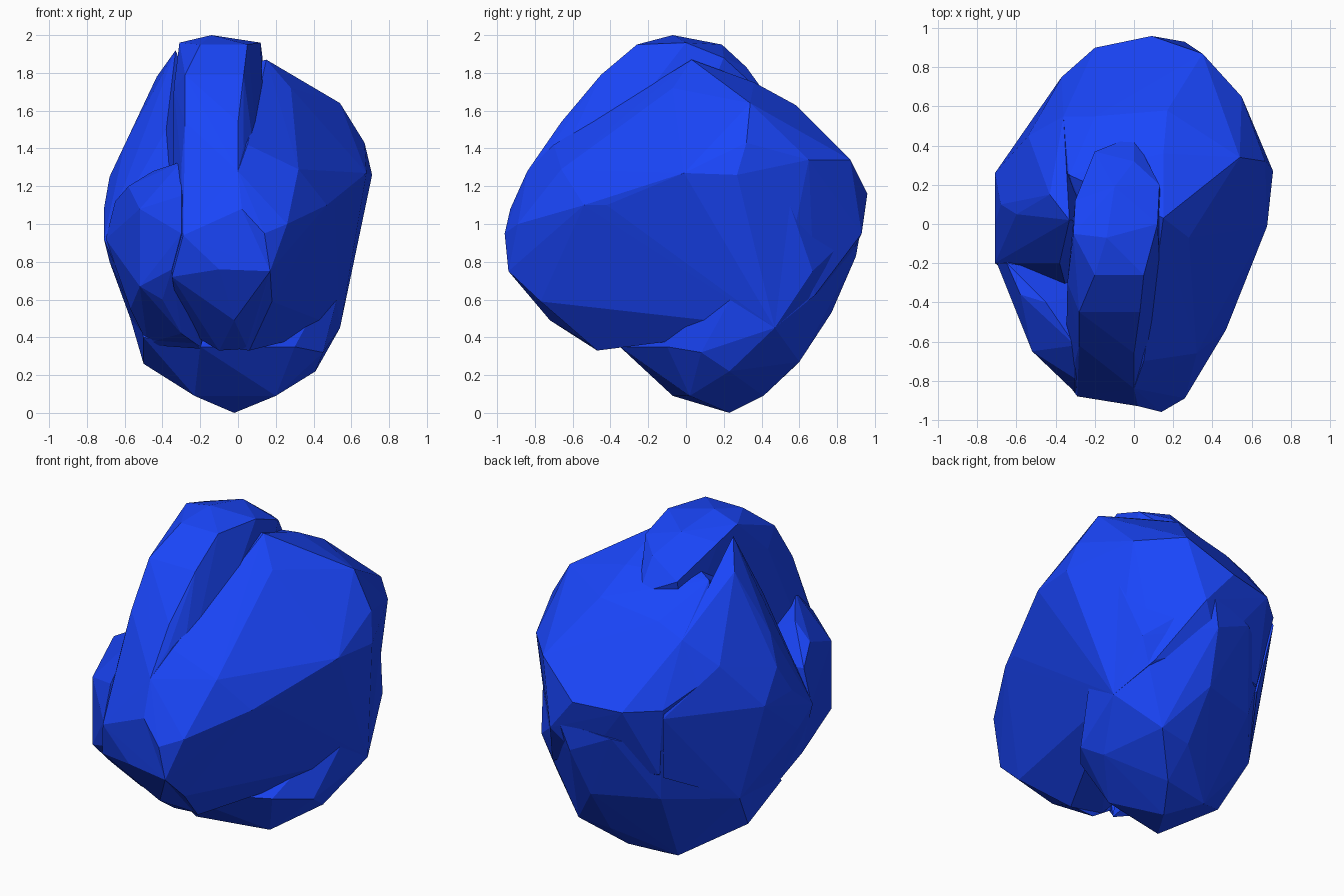
import bpy, bmesh

mat = bpy.data.materials.new("blue_stone")
mat.diffuse_color = (0.01, 0.06, 0.95, 1)


def lobe(name, corners):
    """Flat-faced chunk of rock: convex hull around a few corner points."""
    bm = bmesh.new()
    for c in corners:
        bm.verts.new(c)
    bmesh.ops.convex_hull(bm, input=bm.verts[:])
    loose = [v for v in bm.verts if not v.link_faces]
    bmesh.ops.delete(bm, geom=loose, context='VERTS')
    bmesh.ops.recalc_face_normals(bm, faces=bm.faces[:])
    me = bpy.data.meshes.new(name)
    bm.to_mesh(me)
    bm.free()
    me.materials.append(mat)
    ob = bpy.data.objects.new(name, me)
    bpy.context.collection.objects.link(ob)
    return ob


# Right flank and back: the main mass
boulder = lobe("boulder", [
    (.15, .03, 1.87), (.28, -.07, 1.72), (.54, .34, 1.64), (.67, .32, 1.43),
    (.71, .27, 1.26), (.68, -.01, 1.27), (.64, .16, 1.06), (.51, -.42, 1.1),
    (.47, -.54, 1.1), (.32, -.66, 1.29), (.05, -.7, 1.42), (.26, -.89, 1.0),
    (.14, -.96, .95), (.17, -.94, .75), (.18, -.77, .59), (0, -.84, 1.28),
    (.02, -.93, 1.08), (-.15, -.45, .36),
    (.5, .15, .67), (.36, -.1, .6), (.06, -.47, .33), (.58, .4, .9),
    (.55, .65, 1.34), (.35, .87, 1.34), (.17, .58, 1.63), (.09, .96, 1.16),
    (.26, .93, .95), (-.2, .9, 1.15), (-.37, .75, 1.15), (-.2, .55, 1.57),
    (.15, .36, 1.75), (-.33, .25, 1.74), (-.36, .55, 1.5), (-.54, .45, 1.32),
    (.54, .47, .45), (.42, .68, .62), (.1, .83, .75), (-.3, .69, .72)])

# Raised spine running from the crown down to the front nose
spine = lobe("spine", [
    (-.14, -.07, 2), (-.31, -.05, 1.96), (.12, 0, 1.96), (-.2, -.26, 1.95),
    (.05, -.26, 1.95), (-.1, .19, 1.95), (0, .32, 1.83), (-.34, -.3, 1.72),
    (.03, -.45, 1.79), (-.28, -.45, 1.79), (0, -.66, 1.54), (-.28, -.62, 1.54),
    (.03, -.71, 1.42), (-.3, -.7, 1.3), (0, -.84, 1.28), (.02, -.93, 1.08),
    (-.29, -.88, .94), (-.35, -.8, .72), (-.1, -.9, .76), (.17, -.94, .75),
    (-.02, -.72, .49), (-.1, -.47, .33), (-.3, -.4, .45), (.15, 0, 1.4),
    (-.2, .3, 1.4), (-.3, .12, 1.91), (-.2, .37, 1.74), (0, .45, 1.65),
    (.13, .2, 1.88), (.05, -.47, .34)])

# Left flank
left = lobe("left_flank", [
    (-.33, .02, 1.92), (-.43, .15, 1.78), (-.6, .05, 1.42), (-.68, .1, 1.25),
    (-.71, .26, 1.08), (-.71, 0, 1.08), (-.71, -.2, .92), (-.68, -.1, .8),
    (-.54, .45, 1.35), (-.37, .75, 1.1), (-.36, .55, 1.5), (-.57, -.3, .6),
    (-.57, .3, .5), (0, 0, 1), (-.38, -.2, 1.5), (-.3, -.5, .45),
    (-.48, -.15, .36), (-.2, -.42, .34), (-.32, .67, .7)])

# Bulge low on the left of the front
cheek = lobe("cheek", [
    (-.52, -.65, 1.08), (-.58, -.36, 1.2), (-.45, -.4, 1.28), (-.3, -.62, 1.33),
    (-.7, -.2, .92), (-.65, -.2, 1.12), (-.3, -.86, .95), (-.35, -.79, .76),
    (-.52, -.65, .67), (-.57, -.3, .55), (-.4, -.65, .6), (-.3, -.5, .42),
    (0, -.3, 1), (-.3, -.79, 1.15), (-.48, -.15, .37), (-.2, -.42, .35)])

# Tapering base under the flanks
base = lobe("base", [
    (-.02, .23, 0), (.2, .02, .09), (-.23, -.07, .09), (-.2, .36, .08),
    (.1, .41, .09), (.41, .23, .22), (.54, .47, .45), (.5, .67, .75),
    (.1, .77, .53), (.1, .58, .25), (.3, .6, .27), (.15, .9, .83),
    (-.5, .12, .26), (-.57, .3, .5), (-.28, .64, .55), (-.33, .71, .88),
    (-.2, -.35, .35), (.3, -.1, .35), (.45, .08, .32), (-.5, -.2, .4),
    (-.64, .2, .85), (.6, .4, .9), (.2, .93, 1.0), (-.1, .86, .95),
    (.57, .55, 1.1)])

# Fuse the lobes into one rock, leaving sharp creases where they meet
parts = (spine, left, cheek, base)
for part in parts:
    mod = boulder.modifiers.new("fuse_" + part.name, 'BOOLEAN')
    mod.operation = 'UNION'
    mod.solver = 'EXACT'
    mod.object = part
bpy.context.view_layer.update()
fused = bpy.data.meshes.new_from_object(
    boulder.evaluated_get(bpy.context.evaluated_depsgraph_get()))
boulder.modifiers.clear()
boulder.data = fused
for part in parts:
    bpy.data.objects.remove(part)
